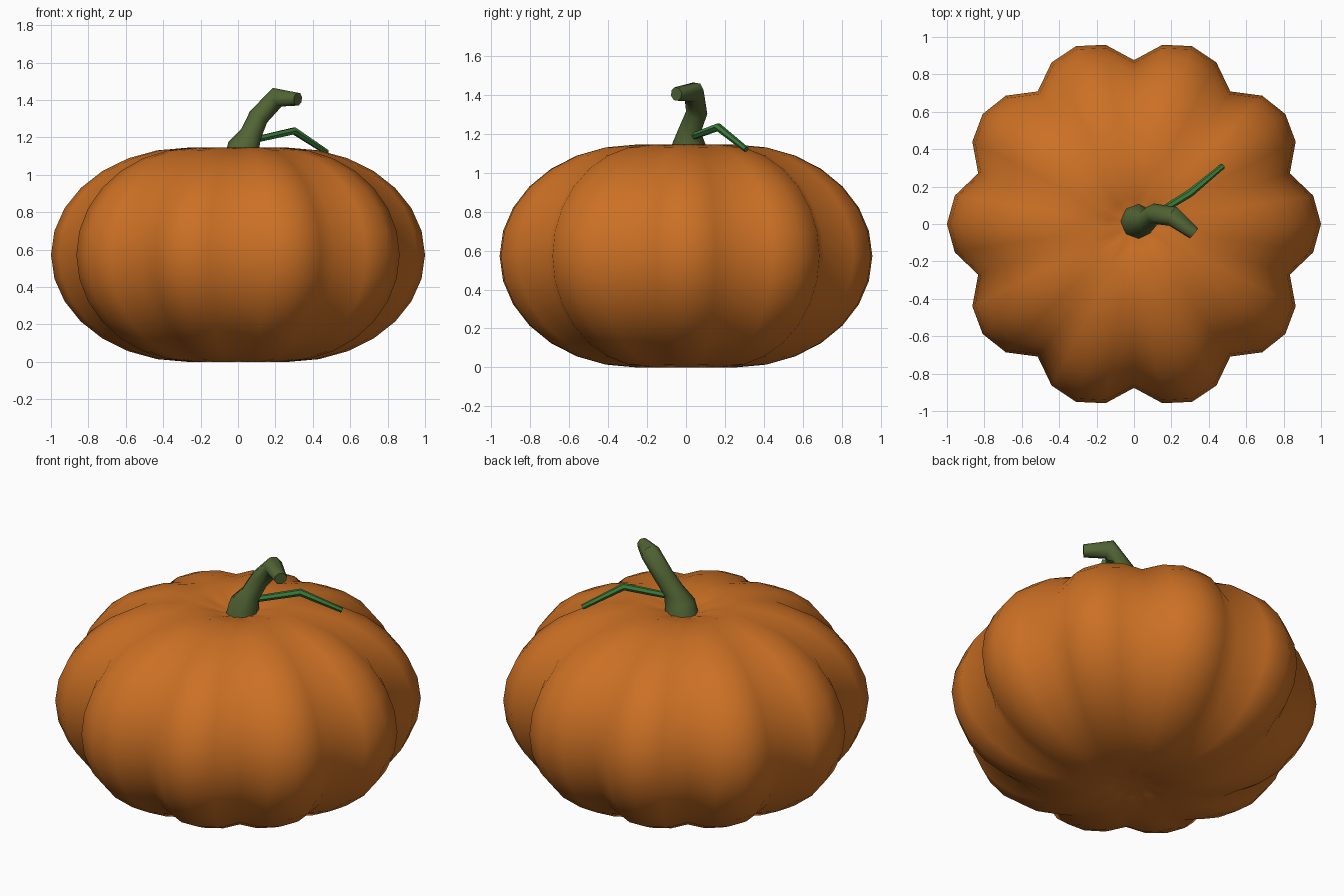
import bpy
import bmesh
from math import sin, cos, pi

cube = bpy.data.objects.get("Cube")
if cube:
    bpy.data.objects.remove(cube, do_unlink=True)


def material(name, rgb):
    m = bpy.data.materials.new(name)
    m.use_nodes = True
    m.diffuse_color = (*rgb, 1)
    bsdf = next(n for n in m.node_tree.nodes if n.type == 'BSDF_PRINCIPLED')
    bsdf.inputs["Base Color"].default_value = (*rgb, 1)
    bsdf.inputs["Roughness"].default_value = 0.7
    return m


def smooth(ob, angle):
    bpy.ops.object.select_all(action='DESELECT')
    ob.select_set(True)
    bpy.context.view_layer.objects.active = ob
    bpy.ops.object.shade_smooth_by_angle(angle=angle)


def tube(name, points, mat, resolution, angle):
    """Tapered tube through (x, y, z, radius) points."""
    curve = bpy.data.curves.new(name, 'CURVE')
    curve.dimensions = '3D'
    curve.bevel_depth = 1
    curve.bevel_resolution = resolution
    curve.use_fill_caps = True
    spline = curve.splines.new('POLY')
    spline.points.add(len(points) - 1)
    for p, (x, y, z, r) in zip(spline.points, points):
        p.co = (x, y, z, 1)
        p.radius = r
    curve.materials.append(mat)
    ob = bpy.data.objects.new(name, curve)
    bpy.context.collection.objects.link(ob)
    bpy.ops.object.select_all(action='DESELECT')
    ob.select_set(True)
    bpy.context.view_layer.objects.active = ob
    bpy.ops.object.convert(target='MESH')
    smooth(bpy.context.object, angle)


orange = material("pumpkin orange", (0.60, 0.162, 0.018))
stem_green = material("stem green", (0.085, 0.13, 0.035))
vine_green = material("vine green", (0.045, 0.20, 0.045))

# Pumpkin body: ten lobes of four segments, rounded profile, dimpled poles
LOBES, PER_LOBE, STEPS = 10, 4, 14
MID, HALF = 0.5725, 0.5725
LOBE_SHAPE = (1.0, 0.97, 0.876, 0.97)

profile = [(0.14, 0.02)]
for i in range(STEPS + 1):
    a = -pi / 2 + pi * i / STEPS
    profile.append((0.27 + 0.73 * cos(a), MID + HALF * sin(a)))
profile.append((0.14, 1.12))

bm = bmesh.new()
n = LOBES * PER_LOBE
rings = []
for r, z in profile:
    ring = []
    for k in range(n):
        a = 2 * pi * k / n
        rr = r * LOBE_SHAPE[k % PER_LOBE]
        ring.append(bm.verts.new((rr * cos(a), rr * sin(a), z)))
    rings.append(ring)
bottom = bm.verts.new((0, 0, 0.05))
top = bm.verts.new((0, 0, 1.08))
for k in range(n):
    j = (k + 1) % n
    for lo, hi in zip(rings, rings[1:]):
        bm.faces.new((lo[k], lo[j], hi[j], hi[k]))
    bm.faces.new((rings[0][j], rings[0][k], bottom))
    bm.faces.new((rings[-1][k], rings[-1][j], top))
bmesh.ops.recalc_face_normals(bm, faces=bm.faces)
mesh = bpy.data.meshes.new("pumpkin_body")
bm.to_mesh(mesh)
bm.free()
mesh.materials.append(orange)
body = bpy.data.objects.new("pumpkin_body", mesh)
bpy.context.collection.objects.link(body)
smooth(body, pi)

# Stem: flared base, pinched waist, bent blunt tip
tube("stem", [
    (0.02, 0.015, 1.06, 0.10),
    (0.03, 0.015, 1.15, 0.085),
    (0.07, 0.02, 1.22, 0.058),
    (0.11, 0.055, 1.31, 0.055),
    (0.21, 0.04, 1.415, 0.055),
    (0.32, -0.05, 1.405, 0.036),
], stem_green, 2, 0.9)

# Vine: thin tendril resting on the body
tube("vine", [
    (0.08, 0.03, 1.185, 0.018),
    (0.30, 0.165, 1.235, 0.021),
    (0.475, 0.31, 1.12, 0.015),
], vine_green, 1, 0.9)
